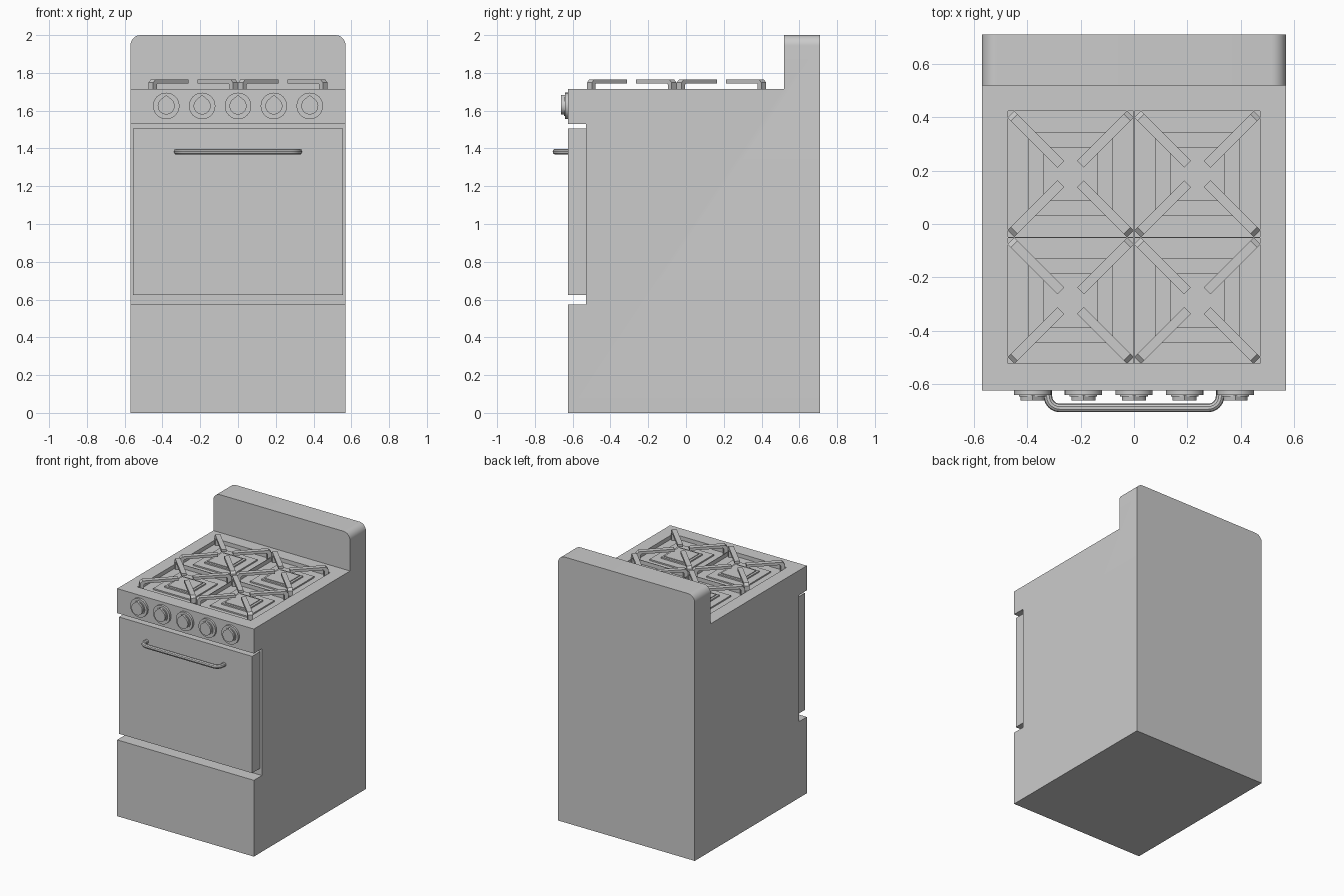
import bpy, bmesh, math
from mathutils import Matrix, Vector

old = bpy.data.objects.get("Cube")
if old:
    bpy.data.objects.remove(old, do_unlink=True)

grey = bpy.data.materials.new("enamel_grey")
grey.use_nodes = True
COLOUR = (0.6, 0.6, 0.6, 1)
grey.diffuse_color = COLOUR
grey.node_tree.nodes["Principled BSDF"].inputs["Base Color"].default_value = COLOUR


def finish(name, bm):
    bmesh.ops.recalc_face_normals(bm, faces=bm.faces)
    mesh = bpy.data.meshes.new(name)
    bm.to_mesh(mesh)
    bm.free()
    mesh.materials.append(grey)
    obj = bpy.data.objects.new(name, mesh)
    bpy.context.collection.objects.link(obj)
    return obj


def smooth(obj):
    bpy.ops.object.select_all(action='DESELECT')
    obj.select_set(True)
    bpy.context.view_layer.objects.active = obj
    bpy.ops.object.shade_smooth_by_angle(angle=math.radians(35))


def prism(bm, points, offset):
    """Extrude a closed outline of 3D points along an offset."""
    face = bm.faces.new([bm.verts.new(p) for p in points])
    grown = bmesh.ops.extrude_face_region(bm, geom=[face])["geom"]
    verts = [v for v in grown if isinstance(v, bmesh.types.BMVert)]
    bmesh.ops.translate(bm, verts=verts, vec=offset)


def box(bm, low, high):
    low, high = Vector(low), Vector(high)
    place = Matrix.Translation((low + high) / 2) @ Matrix.Diagonal((*(high - low), 1))
    bmesh.ops.create_cube(bm, size=1, matrix=place)


HALF, FRONT, BACK, TOP = 0.57, -0.625, 0.71, 1.715
CELL = 0.2375
CENTRES = [(x, y) for x in (-CELL, CELL) for y in (-0.2875, 0.1875)]
FLOOR = TOP - 0.03

# Body: side profile with door recess and raised back panel
bm = bmesh.new()
profile = [(FRONT, 0), (BACK, 0), (BACK, 2), (0.52, 2), (0.52, TOP), (FRONT, TOP),
           (FRONT, 1.53), (-0.53, 1.53), (-0.53, 0.575), (FRONT, 0.575)]
prism(bm, [(-HALF, y, z) for y, z in profile], (2 * HALF, 0, 0))
corners = [e for e in bm.edges if all(v.co.z > 1.99 for v in e.verts)
           and abs(e.verts[0].co.x - e.verts[1].co.x) < 0.01]
bmesh.ops.bevel(bm, geom=corners, offset=0.055, segments=8, profile=0.5, affect='EDGES')
body = finish("stove_body", bm)

# Square wells sunk into the cooktop
bm = bmesh.new()
for x, y in CENTRES:
    r = CELL - 0.002
    box(bm, (x - r, y - r, FLOOR), (x + r, y + r, TOP + 0.1))
cutter = finish("well_cutter", bm)
cutter.hide_render = True
cut = body.modifiers.new("wells", 'BOOLEAN')
cut.operation, cut.solver, cut.object = 'DIFFERENCE', 'EXACT', cutter
bpy.context.view_layer.objects.active = body
bpy.ops.object.modifier_apply(modifier=cut.name)
bpy.data.objects.remove(cutter, do_unlink=True)
smooth(body)

# Oven door
bm = bmesh.new()
box(bm, (-0.555, FRONT, 0.625), (0.555, -0.528, 1.505))
finish("oven_door", bm)

# Door handle: bent round bar
curve = bpy.data.curves.new("door_handle", 'CURVE')
curve.dimensions = '3D'
curve.bevel_depth, curve.bevel_resolution, curve.use_fill_caps = 0.016, 3, True
bend = 0.045
half_path = [(0.323, FRONT + 0.01)]
for i in range(7):
    a = math.radians(15 * i)
    half_path.append((0.323 - bend + bend * math.cos(a), -0.69 + bend - bend * math.sin(a)))
path = half_path + [(-x, y) for x, y in reversed(half_path)]
spline = curve.splines.new('POLY')
spline.points.add(len(path) - 1)
for point, (x, y) in zip(spline.points, path):
    point.co = (x, y, 1.383, 1)
temp = bpy.data.objects.new("handle_path", curve)
bpy.context.collection.objects.link(temp)
handle_mesh = bpy.data.meshes.new_from_object(
    temp.evaluated_get(bpy.context.evaluated_depsgraph_get()))
bpy.data.objects.remove(temp, do_unlink=True)
handle_mesh.materials.clear()
handle_mesh.materials.append(grey)
handle = bpy.data.objects.new("door_handle", handle_mesh)
bpy.context.collection.objects.link(handle)
smooth(handle)

# Control knobs: round plate, collar and pointed grip
for i in range(5):
    cx, cz = 0.19 * (i - 2), 1.625
    bm = bmesh.new()
    for radius, depth in ((0.07, 0.016), (0.052, 0.022)):
        place = Matrix.Translation((cx, FRONT - depth / 2, cz)) @ Matrix.Rotation(math.pi / 2, 4, 'X')
        bmesh.ops.create_cone(bm, cap_ends=True, segments=32, radius1=radius,
                              radius2=radius, depth=depth, matrix=place)
    grip = [(cx, FRONT, cz + 0.058)]
    for k in range(25):
        a = math.radians(50 - 280 * k / 24)
        grip.append((cx + 0.045 * math.cos(a), FRONT, cz + 0.045 * math.sin(a)))
    prism(bm, grip, (0, -0.037, 0))
    smooth(finish(f"control_knob_{i + 1}", bm))

# Burners and grates, one set per well
bar_profile = [(0.052, 1.765), (0.3, 1.765), (0.317, 1.748), (0.317, FLOOR),
               (0.29, FLOOR), (0.29, 1.737), (0.282, 1.745), (0.052, 1.745)]
for n, (x, y) in enumerate(CENTRES):
    # Stepped square burner
    bm = bmesh.new()
    for r, top in ((0.158, 0.01), (0.102, 0.02), (0.086, 0.025)):
        box(bm, (x - r, y - r, FLOOR), (x + r, y + r, FLOOR + top))
    finish(f"burner_{n + 1}", bm)
    # Four diagonal bars with legs in the well corners
    bm = bmesh.new()
    for k in range(4):
        a = math.radians(45 + 90 * k)
        along = Vector((math.cos(a), math.sin(a), 0))
        side = Vector((-math.sin(a), math.cos(a), 0)) * 0.018
        prism(bm, [Vector((x, y, z)) + along * s - side for s, z in bar_profile], side * 2)
    finish(f"grate_{n + 1}", bm)
